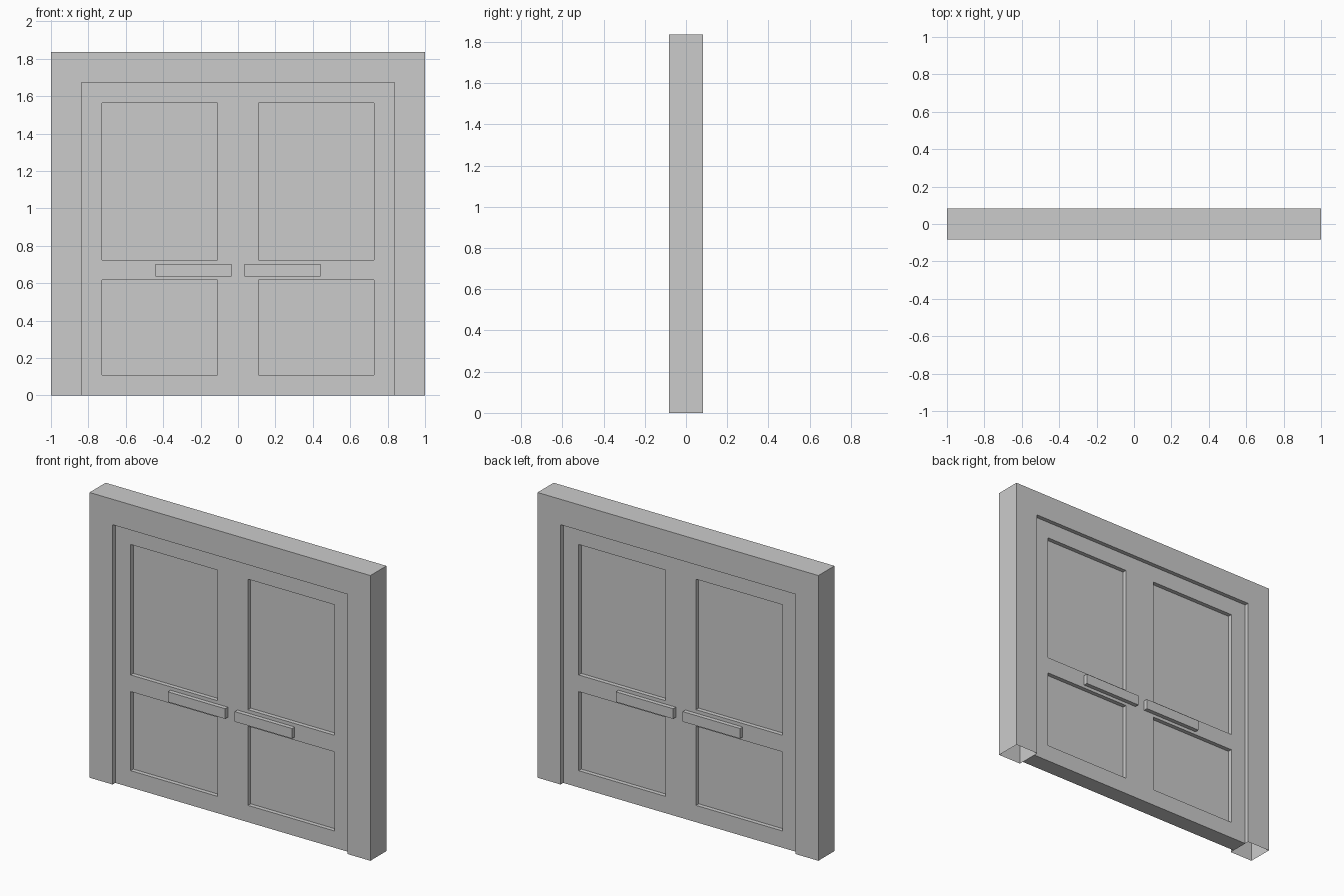
import bpy
import bmesh
from mathutils import Matrix, Vector

if "Cube" in bpy.data.objects:
    bpy.data.objects.remove(bpy.data.objects["Cube"])

U = 0.1636 / 6                      # recess step
H, W, D = 1.836, 1.0, 3 * U         # outer height, half width, half depth
OX, OZ = 0.836, 1.672               # door opening


def add_box(bm, lo, hi):
    lo, hi = Vector(lo), Vector(hi)
    m = Matrix.Translation((lo + hi) / 2) @ Matrix.Diagonal((*(hi - lo), 1))
    bmesh.ops.create_cube(bm, size=1, matrix=m)


def to_object(bm, name):
    bmesh.ops.recalc_face_normals(bm, faces=bm.faces)
    mesh = bpy.data.meshes.new(name)
    bm.to_mesh(mesh)
    bm.free()
    ob = bpy.data.objects.new(name, mesh)
    bpy.context.collection.objects.link(ob)
    return ob


def boxes(name, items):
    bm = bmesh.new()
    for lo, hi in items:
        add_box(bm, lo, hi)
    return to_object(bm, name)


# door frame: extruded U profile, hollow at the feet
profile = [(-W, 0), (-W, H), (W, H), (W, 0), (OX, 0), (OX, OZ), (-OX, OZ), (-OX, 0)]
bm = bmesh.new()
face = bm.faces.new([bm.verts.new((x, -D, z)) for x, z in profile])
ext = bmesh.ops.extrude_face_region(bm, geom=[face], use_keep_orig=True)
moved = [g for g in ext["geom"] if isinstance(g, bmesh.types.BMVert)]
bmesh.ops.translate(bm, verts=moved, vec=(0, 2 * D, 0))
bmesh.ops.recalc_face_normals(bm, faces=bm.faces)
feet = [f for f in bm.faces if all(v.co.z < 1e-4 for v in f.verts)]
bmesh.ops.delete(bm, geom=feet, context="FACES_ONLY")
to_object(bm, "door_frame")

# double door slab
door = boxes("double_door", [((-OX, -2 * U, 0), (OX, 2 * U, OZ))])

# sunken panels, four on each face
cuts = []
for sx in (-1, 1):
    x0, x1 = sorted((sx * 0.109, sx * 0.726))
    for z0, z1 in ((0.108, 0.617), (0.724, 1.564)):
        cuts.append(((x0, -D, z0), (x1, -U, z1)))
        cuts.append(((x0, U, z0), (x1, D, z1)))
cutter = boxes("panel_cutter", cuts)
cutter.hide_render = True
mod = door.modifiers.new("panels", "BOOLEAN")
mod.operation = "DIFFERENCE"
mod.solver = "EXACT"
mod.object = cutter
bpy.context.view_layer.objects.active = door
bpy.ops.object.modifier_apply(modifier=mod.name)
bpy.data.objects.remove(cutter)

# bar handles on both faces
for side, sy in (("front", -1), ("back", 1)):
    y0, y1 = sorted((sy * 2 * U, sy * D))
    for hand, sx in (("left", -1), ("right", 1)):
        x0, x1 = sorted((sx * 0.034, sx * 0.442))
        boxes(f"{side}_{hand}_handle", [((x0, y0, 0.637), (x1, y1, 0.702))])
